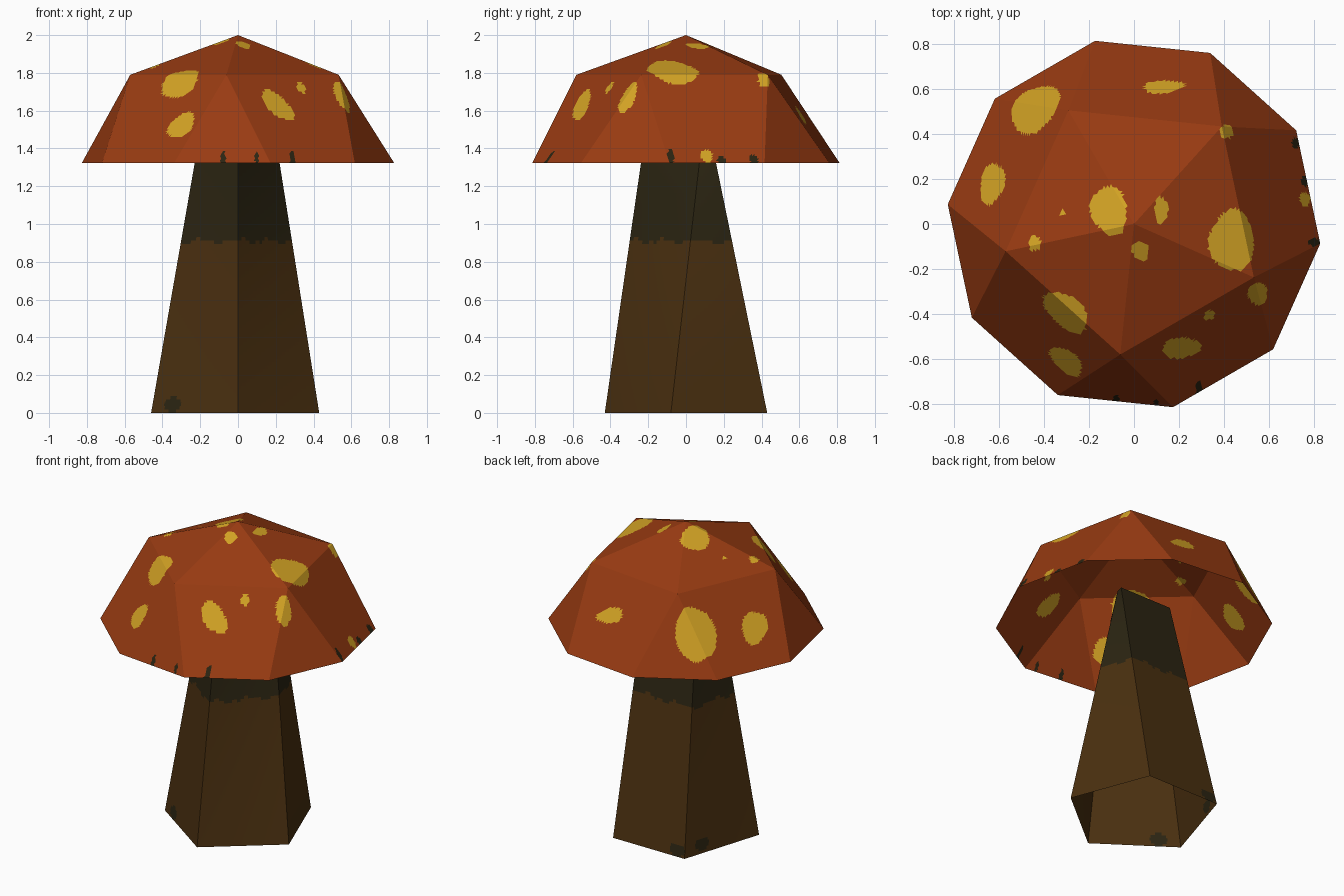
import bpy, bmesh, math

if "Cube" in bpy.data.objects:
    bpy.data.objects.remove(bpy.data.objects["Cube"])


def material(name, rgb):
    m = bpy.data.materials.new(name)
    m.diffuse_color = (*rgb, 1)
    m.use_nodes = True
    m.node_tree.nodes["Principled BSDF"].inputs["Base Color"].default_value = m.diffuse_color
    return m


ORANGE = material("cap_rust_orange", (0.32, 0.044, 0.006))
YELLOW = material("spot_yellow", (0.66, 0.37, 0.018))
BROWN = material("stem_brown", (0.068, 0.029, 0.005))
DARK = material("dark_olive", (0.024, 0.018, 0.006))


def finish(bm, name, cuts, mats, rule):
    # divide the flat faces finely, then colour the pieces by a rule
    bmesh.ops.subdivide_edges(bm, edges=bm.edges[:], cuts=cuts, use_grid_fill=True)
    for f in bm.faces:
        f.material_index = rule(f.calc_center_median())
        f.smooth = False
    me = bpy.data.meshes.new(name)
    bm.to_mesh(me)
    bm.free()
    for m in mats:
        me.materials.append(m)
    ob = bpy.data.objects.new(name, me)
    bpy.context.collection.objects.link(ob)
    return ob


def ring(bm, r, n, start, z):
    out = []
    for i in range(n):
        a = math.radians(start + i * 360 / n)
        out.append(bm.verts.new((r * math.cos(a), r * math.sin(a), z)))
    return out


# --- cap: open faceted dome (apex, ring of 5, rim of 10)
bm = bmesh.new()
apex = bm.verts.new((0, 0, 2))
mid = ring(bm, 0.583, 5, 48, 1.79)
rim = ring(bm, 0.832, 10, 30, 1.322)
for i in range(5):
    a, b = mid[i], mid[(i + 1) % 5]
    r0, r1, r2 = rim[2 * i], rim[2 * i + 1], rim[(2 * i + 2) % 10]
    for tri in ((apex, a, b), (a, r0, r1), (a, r1, b), (b, r1, r2)):
        bm.faces.new(tri)

# spots seen from above: x, y, half width, half height, turn in degrees
SPOTS = [(-.44, .51, .125, .085, 45), (-.63, .18, .052, .092, -12),
         (-.11, .06, .08, .11, 10), (.12, .06, .03, .06, 0),
         (.03, -.12, .036, .042, 20), (-.44, -.085, .026, .036, 0),
         (.435, -.075, .10, .135, 0), (.13, .61, .09, .028, 4),
         (.41, .41, .03, .03, 0), (-.30, -.39, .115, .068, -40),
         (-.30, -.61, .085, .045, -40), (.21, -.55, .085, .046, 5),
         (.335, -.405, .024, .021, 0), (.55, -.31, .044, .05, 0),
         (.76, .11, .024, .03, 0), (-.315, .05, .013, .013, 0)]
RIM_MARKS = [(.80, -.08, .028, .018, 0), (.72, .36, .02, .025, 0),
             (.76, .19, .018, .022, 0), (.29, -.73, .016, .032, 0),
             (-.08, -.78, .014, .024, 0), (.10, -.80, .01, .02, 0)]


def inside(p, blob):
    x, y, rx, ry, turn = blob
    t = math.radians(turn)
    dx, dy = p.x - x, p.y - y
    u = (dx * math.cos(t) + dy * math.sin(t)) / rx
    v = (dy * math.cos(t) - dx * math.sin(t)) / ry
    wobble = 1 + 0.07 * math.sin(3 * math.atan2(v, u) + 9 * x)
    return math.hypot(u, v) < wobble


def cap_rule(p):
    if any(inside(p, s) for s in SPOTS):
        return 1
    return 2 if any(inside(p, s) for s in RIM_MARKS) else 0


bmesh.ops.recalc_face_normals(bm, faces=bm.faces[:])
if apex.link_faces[0].normal.z < 0:
    bmesh.ops.reverse_faces(bm, faces=bm.faces[:])
finish(bm, "mushroom_cap", 36, [ORANGE, YELLOW, DARK], cap_rule)

# --- stem: open, uneven five-sided taper reaching up inside the cap
BASE = [(0, -.43), (.43, -.08), (.235, .43), (-.29, .43), (-.46, -.11)]
TOP = [(0, -.22), (.20, .085), (.213, .133), (-.17, .133), (-.207, -.066)]
bm = bmesh.new()
low = [bm.verts.new((x, y, 0)) for x, y in BASE]
high = [bm.verts.new((x, y, 1.45)) for x, y in TOP]
for i in range(5):
    j = (i + 1) % 5
    bm.faces.new((low[i], low[j], high[j], high[i]))


def stem_rule(p):
    a = math.atan2(p.y, p.x)
    if p.z > 0.91 + 0.01 * math.sin(7 * a) + 0.007 * math.sin(17 * a + 1):
        return 1
    # small dark patches at the foot
    for x, y, z in ((-.35, -.19, .045), (-.23, .42, .04), (-.34, .30, .06)):
        if math.hypot((p.x - x) / .055, (p.y - y) / .055, (p.z - z) / .04) < 1:
            return 1
    return 0


finish(bm, "mushroom_stem", 80, [BROWN, DARK], stem_rule)
